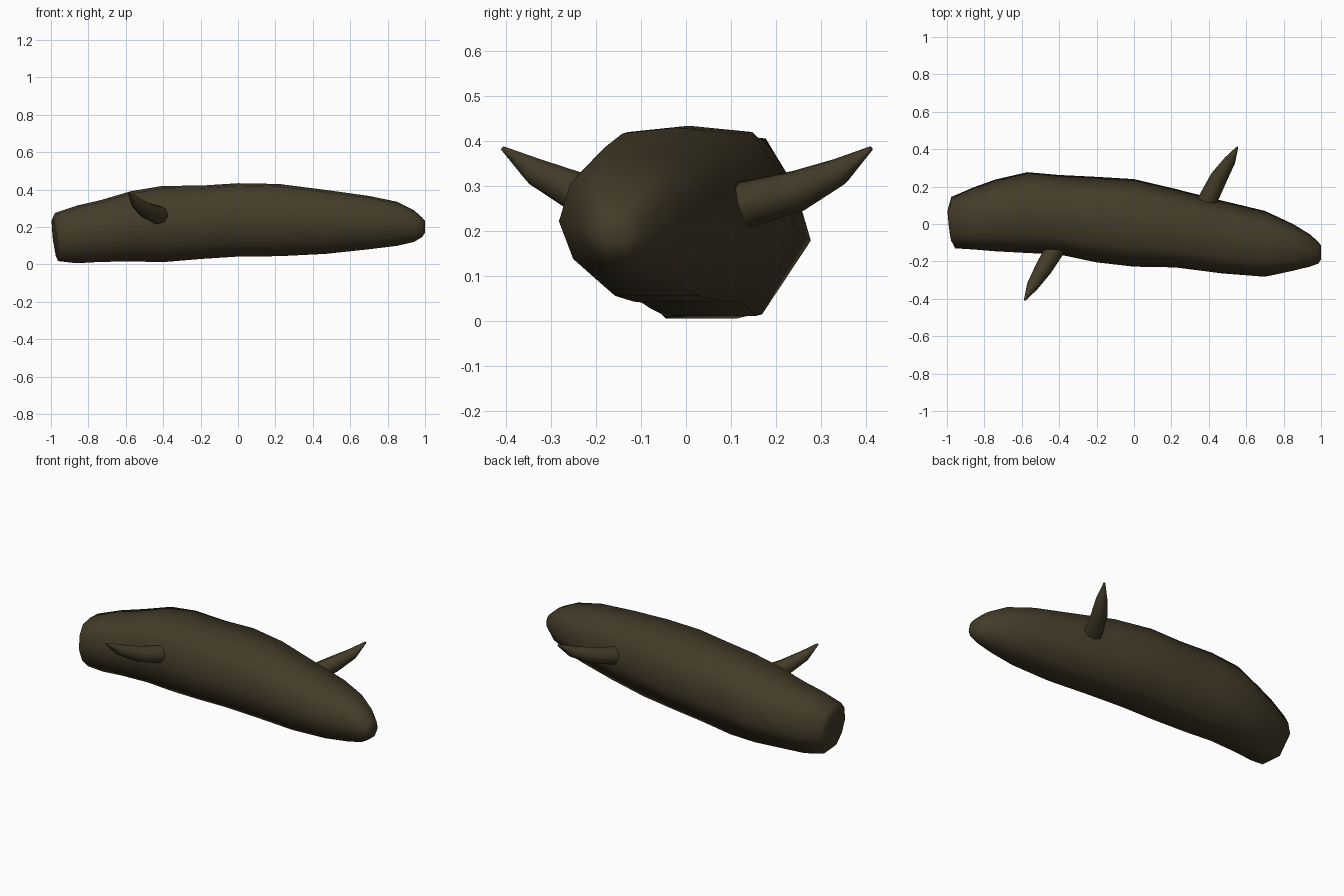
import bpy, bmesh, math
from mathutils import Vector

if "Cube" in bpy.data.objects:
    bpy.data.objects.remove(bpy.data.objects["Cube"])

bark = bpy.data.materials.new("dark_brown_bark")
bark.diffuse_color = (0.058, 0.045, 0.022, 1)
bark.use_nodes = True
bark.node_tree.nodes["Principled BSDF"].inputs["Base Color"].default_value = bark.diffuse_color


def loft(name, rings, angle):
    """Skin a list of rings (equal point counts) and cap both ends."""
    bm = bmesh.new()
    rows = [[bm.verts.new(p) for p in r] for r in rings]
    n = len(rows[0])
    for a, b in zip(rows, rows[1:]):
        for i in range(n):
            j = (i + 1) % n
            bm.faces.new((a[i], a[j], b[j], b[i]))
    bm.faces.new(rows[0][::-1])
    bm.faces.new(rows[-1])
    bmesh.ops.recalc_face_normals(bm, faces=bm.faces[:])
    me = bpy.data.meshes.new(name)
    bm.to_mesh(me)
    bm.free()
    me.materials.append(bark)
    ob = bpy.data.objects.new(name, me)
    bpy.context.collection.objects.link(ob)
    bpy.context.view_layer.objects.active = ob
    ob.select_set(True)
    bpy.ops.object.shade_smooth_by_angle(angle=math.radians(angle))
    ob.select_set(False)


# Log trunk: irregular ten-sided section, fitted to extents at each station
section = [(1, -.12), (.84, .5), (.6, .93), (0, 1), (-.57, .93), (-.85, .6),
           (-1, 0), (-.82, -.58), (-.45, -.98), (.5, -.98)]
# x, y min, y max, z min, z max, end tilt
stations = [
    (-.980, -.105, .100, .045, .240, .022),
    (-.967, -.130, .145, .015, .275, .022),
    (-.86, -.136, .195, .003, .315, 0),
    (-.74, -.146, .238, .010, .342, 0),
    (-.57, -.155, .277, .012, .392, 0),
    (-.40, -.163, .262, .008, .420, 0),
    (-.20, -.205, .252, .025, .421, 0),
    (.00, -.228, .240, .038, .434, 0),
    (.22, -.232, .188, .040, .430, 0),
    (.47, -.264, .125, .053, .398, 0),
    (.70, -.282, .070, .078, .366, 0),
    (.85, -.250, .000, .097, .335, 0),
    (.94, -.228, -.055, .118, .290, 0),
    (.985, -.212, -.095, .145, .250, 0),
    (1.0, -.190, -.115, .170, .232, 0),
]
rings = []
for x, y0, y1, z0, z1, t in stations:
    rings.append([(x - t * (.5 * u + .5 * v), (y0 + y1) / 2 + u * (y1 - y0) / 2,
                   (z0 + z1) / 2 + v * (z1 - z0) / 2) for u, v in section])
loft("log_trunk", rings, 60)


# Broken branches: curved tapering spikes
def branch(name, path, radii, sides=8):
    pts = [Vector(p) for p in path]
    out = []
    for i, (p, r) in enumerate(zip(pts, radii)):
        d = (pts[min(i + 1, len(pts) - 1)] - pts[max(i - 1, 0)]).normalized()
        side = d.cross(Vector((0, 0, 1))).normalized()
        up = side.cross(d)
        out.append([p + r * (math.cos(a) * side + math.sin(a) * up)
                    for a in (2 * math.pi * k / sides for k in range(sides))])
    loft(name, out, 50)


radii = (.053, .046, .031, .005)
branch("front_branch", [(-.41, -.115, .257), (-.485, -.24, .285),
                        (-.545, -.335, .332), (-.584, -.407, .384)], radii)
branch("back_branch", [(.385, .11, .253), (.455, .25, .29),
                       (.513, .34, .332), (.553, .411, .384)], radii)
